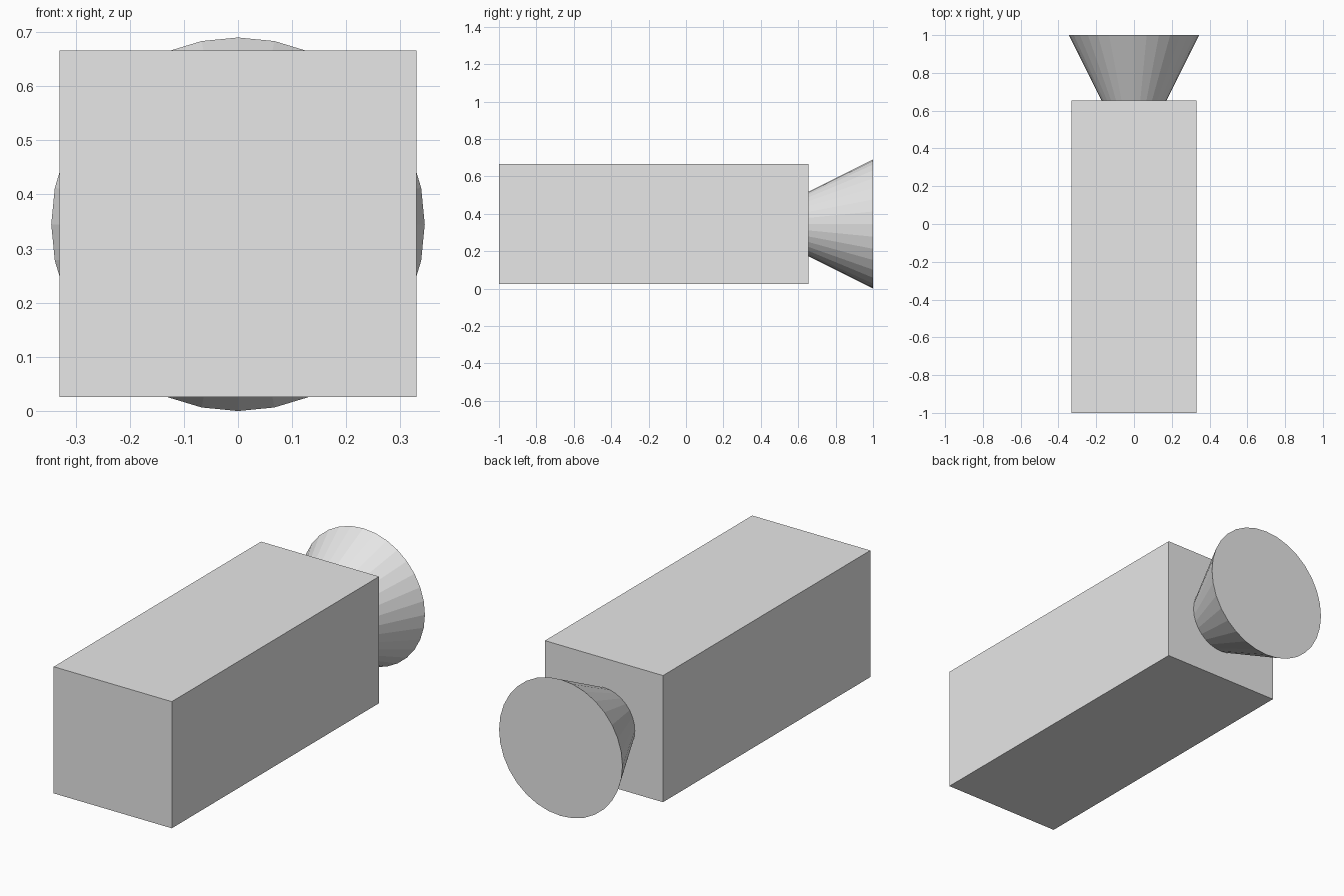
import bpy
from math import radians

default = bpy.data.objects.get("Cube")
if default:
    bpy.data.objects.remove(default, do_unlink=True)

grey = bpy.data.materials.new("light_grey")
grey.use_nodes = True
colour = (0.8, 0.8, 0.8, 1)
grey.diffuse_color = colour
grey.node_tree.nodes["Principled BSDF"].inputs["Base Color"].default_value = colour


def finish(name):
    obj = bpy.context.object
    obj.name = name
    obj.data.materials.append(grey)
    return obj


# Long box body
front, back = -1.0, 0.655
bottom, top = 0.026, 0.666
bpy.ops.mesh.primitive_cube_add(
    size=1, location=(0, (front + back) / 2, (bottom + top) / 2))
body = finish("body")
body.scale = (0.66, back - front, top - bottom)

# Flared cone with its tip inside the body and its wide face at the back
radius, depth = 0.345, 0.69
bpy.ops.mesh.primitive_cone_add(
    vertices=32, radius1=radius, radius2=0, depth=depth,
    location=(0, 1 - depth / 2, radius), rotation=(radians(90), 0, 0))
finish("lens_cone")
